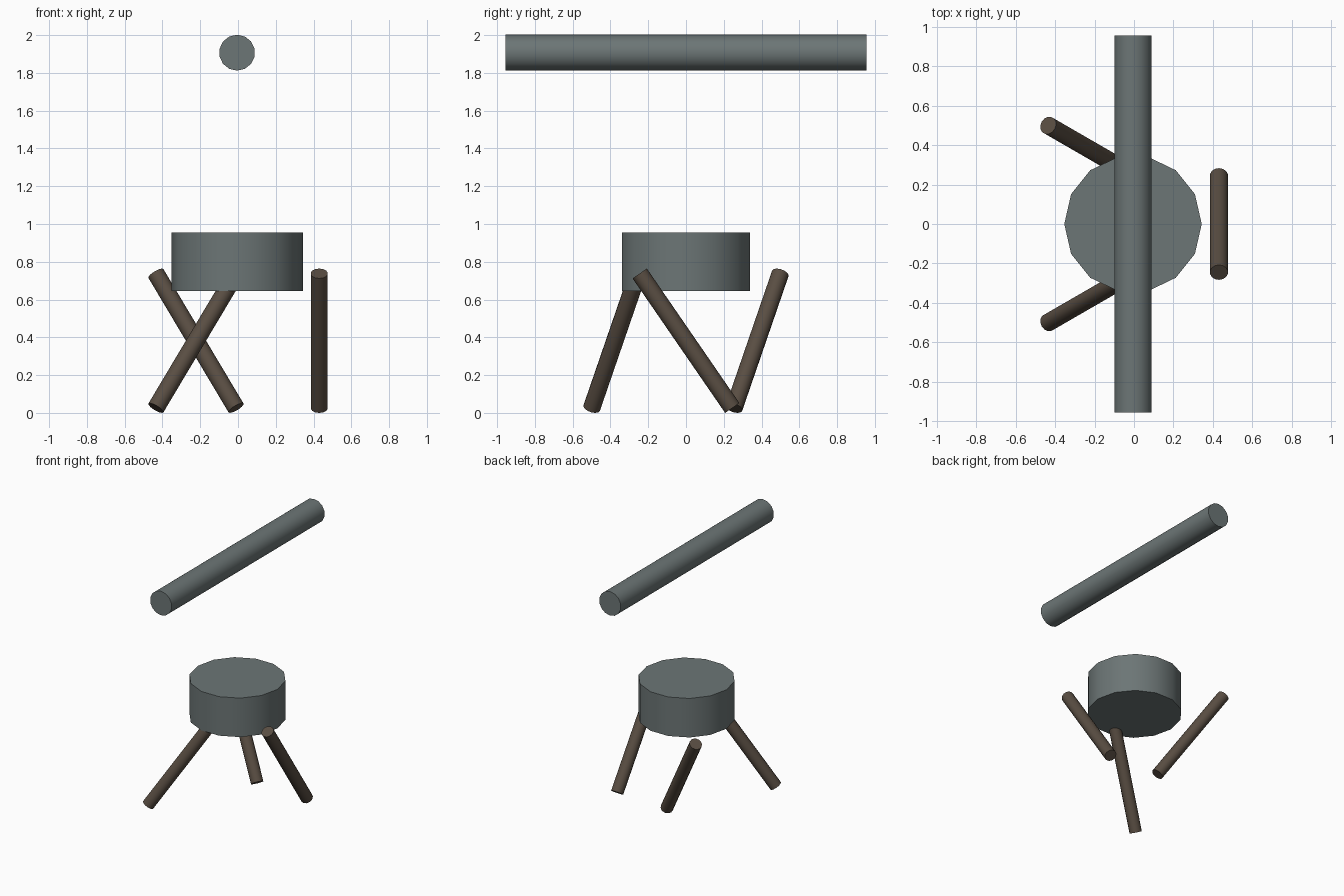
import bpy
from math import radians, cos, sin, pi
from mathutils import Vector

if "Cube" in bpy.data.objects:
    bpy.data.objects.remove(bpy.data.objects["Cube"])

CX = -0.005      # axis of the drum and bar
SIDES = 14


def material(name, color):
    m = bpy.data.materials.new(name)
    m.diffuse_color = (*color, 1)
    m.use_nodes = True
    m.node_tree.nodes["Principled BSDF"].inputs["Base Color"].default_value = m.diffuse_color
    return m


metal = material("dark_metal", (0.15, 0.18, 0.18))
wood = material("dark_wood", (0.10, 0.075, 0.055))


def cylinder(name, radius, length, loc, rot, mat):
    bpy.ops.mesh.primitive_cylinder_add(vertices=SIDES, radius=radius, depth=length,
                                        location=loc, rotation=rot)
    ob = bpy.context.object
    ob.name = name
    ob.data.materials.append(mat)
    bpy.ops.object.shade_smooth_by_angle(angle=radians(40))
    return ob


# Squat drum, with corners pointing along +x and -x
cylinder("drum", 0.348, 0.308, (CX, 0, 0.80), (0, 0, pi / 2), metal)

# Long bar above, running front to back
cylinder("overhead_bar", 0.095, 1.91, (CX, 0, 1.907), (pi / 2, 0, 0), metal)

# Three slanted legs, spaced around the drum
for i, deg in enumerate((0, 120, 240)):
    a = radians(deg)
    middle = Vector((CX + 0.435 * cos(a), 0.435 * sin(a), 0.382))
    down = Vector((0.49 * sin(a), 0.49 * cos(a), -0.712))   # top to bottom
    rot = (-down).to_track_quat('Z', 'Y').to_euler()
    cylinder(f"leg_{i + 1}", 0.046, down.length, middle, rot, wood)
